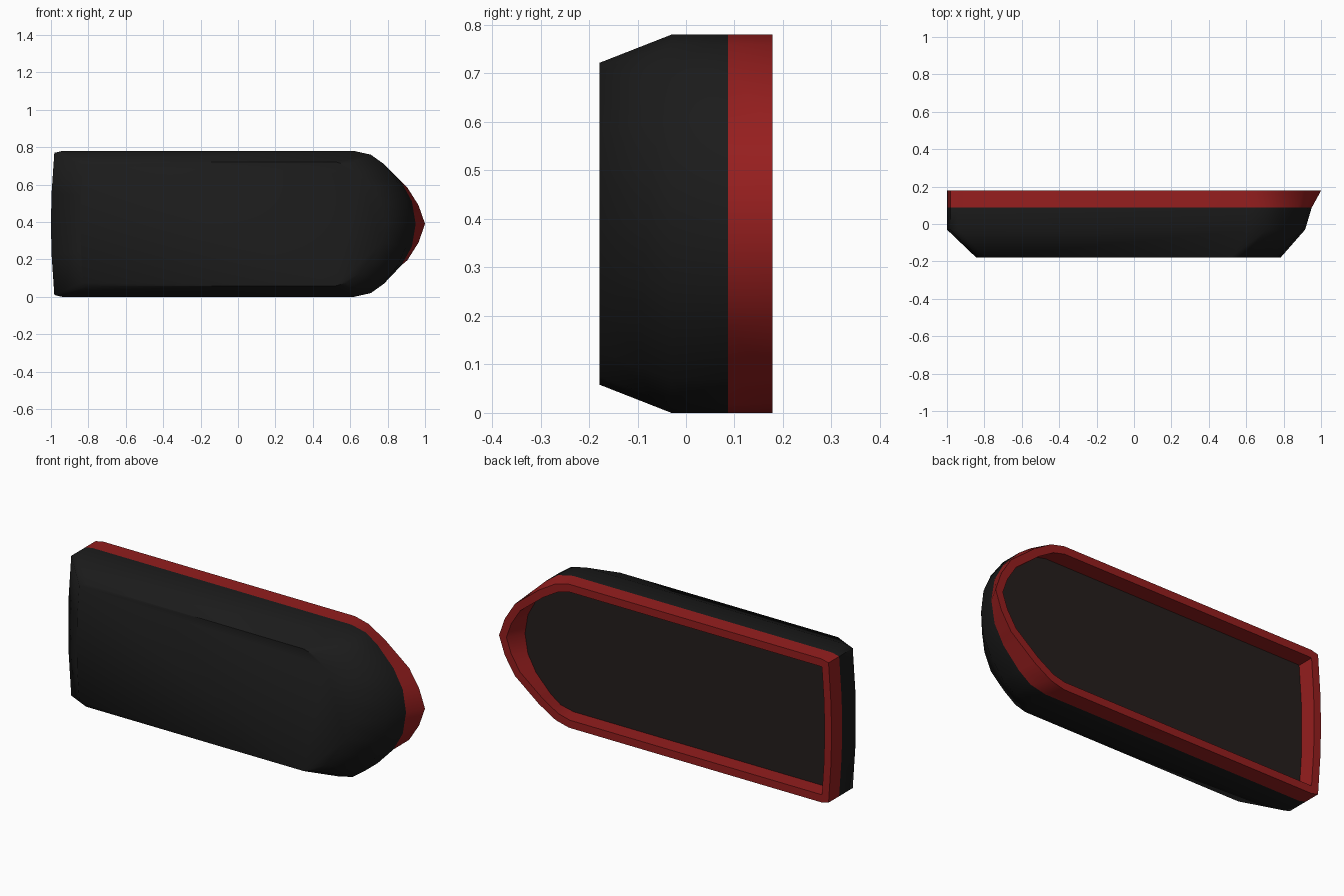
import bpy
from mathutils import Vector

if "Cube" in bpy.data.objects:
    bpy.data.objects.remove(bpy.data.objects["Cube"])

MID = 0.39    # hull centreline height (boat lies on its side)
RIM = 0.042   # gunwale thickness


def material(name, rgb):
    m = bpy.data.materials.new(name)
    m.diffuse_color = (*rgb, 1)
    m.use_nodes = True
    m.node_tree.nodes["Principled BSDF"].inputs["Base Color"].default_value = m.diffuse_color
    return m


def outline(half):
    """Mirror a half outline (stern to bow, x/z) about the centreline."""
    return half + [(x, 2 * MID - z) for x, z in half[-2:0:-1]]


def inset(ring, d):
    """Offset a closed clockwise outline inward by d."""
    out = []
    for i, p in enumerate(ring):
        p = Vector(p)
        a = (p - Vector(ring[i - 1])).normalized()
        b = (Vector(ring[(i + 1) % len(ring)]) - p).normalized()
        na, nb = Vector((a.y, -a.x)), Vector((b.y, -b.x))
        out.append(tuple(p + (na + nb) * d / (1 + na.dot(nb))))
    return out


def loft(name, rings, mat, cap=None):
    """Skin a list of (y, outline) rings; cap is 'start' (-y) or 'flat' (+y)."""
    n = len(rings[0][1])
    verts = [(x, y, z) for y, ring in rings for x, z in ring]
    faces = [(r * n + i, r * n + (i + 1) % n, (r + 1) * n + (i + 1) % n, (r + 1) * n + i)
             for r in range(len(rings) - 1) for i in range(n)]
    if cap == 'start':
        faces.append(tuple(reversed(range(n))))
    elif cap == 'flat':
        faces.append(tuple(range(n)))
    me = bpy.data.meshes.new(name)
    me.from_pydata(verts, [], faces)
    me.materials.append(mat)
    ob = bpy.data.objects.new(name, me)
    bpy.context.collection.objects.link(ob)
    bpy.ops.object.select_all(action='DESELECT')
    ob.select_set(True)
    bpy.context.view_layer.objects.active = ob
    bpy.ops.object.shade_smooth_by_angle(angle=1.05)
    return ob


# Half outlines from stern centre to bow tip
stern = [(-1, MID), (-0.997, 0.55), (-0.982, 0.77), (-0.94, 0.78)]
keel = outline([(-0.845, MID), (-0.842, 0.54), (-0.83, 0.705), (-0.79, 0.722),
                (0.52, 0.722), (0.58, 0.705), (0.65, 0.655),
                (0.73, 0.58), (0.77, 0.49), (0.785, MID)])
chine = outline(stern + [(0.62, 0.78), (0.71, 0.76), (0.78, 0.71),
                         (0.855, 0.61), (0.90, 0.51), (0.915, MID)])
belt = outline(stern + [(0.62, 0.78), (0.71, 0.76), (0.78, 0.71),
                        (0.875, 0.61), (0.93, 0.51), (0.95, MID)])
top = outline(stern + [(0.58, 0.78), (0.66, 0.76), (0.76, 0.70),
                       (0.905, 0.585), (0.965, 0.49), (1.0, MID)])
floor = inset(belt, RIM)

black = material("hull_black", (0.011, 0.011, 0.011))
red = material("gunwale_red", (0.3, 0.013, 0.013))
brown = material("deck_brown", (0.018, 0.013, 0.012))

# Lower hull, raised gunwale and inner deck
loft("hull", [(-0.178, keel), (-0.03, chine), (0.087, belt)], black, 'start')
loft("gunwale", [(0.087, belt), (0.178, top), (0.178, inset(top, RIM)), (0.087, floor)], red)
loft("deck", [(0.087, floor)], brown, 'flat')
